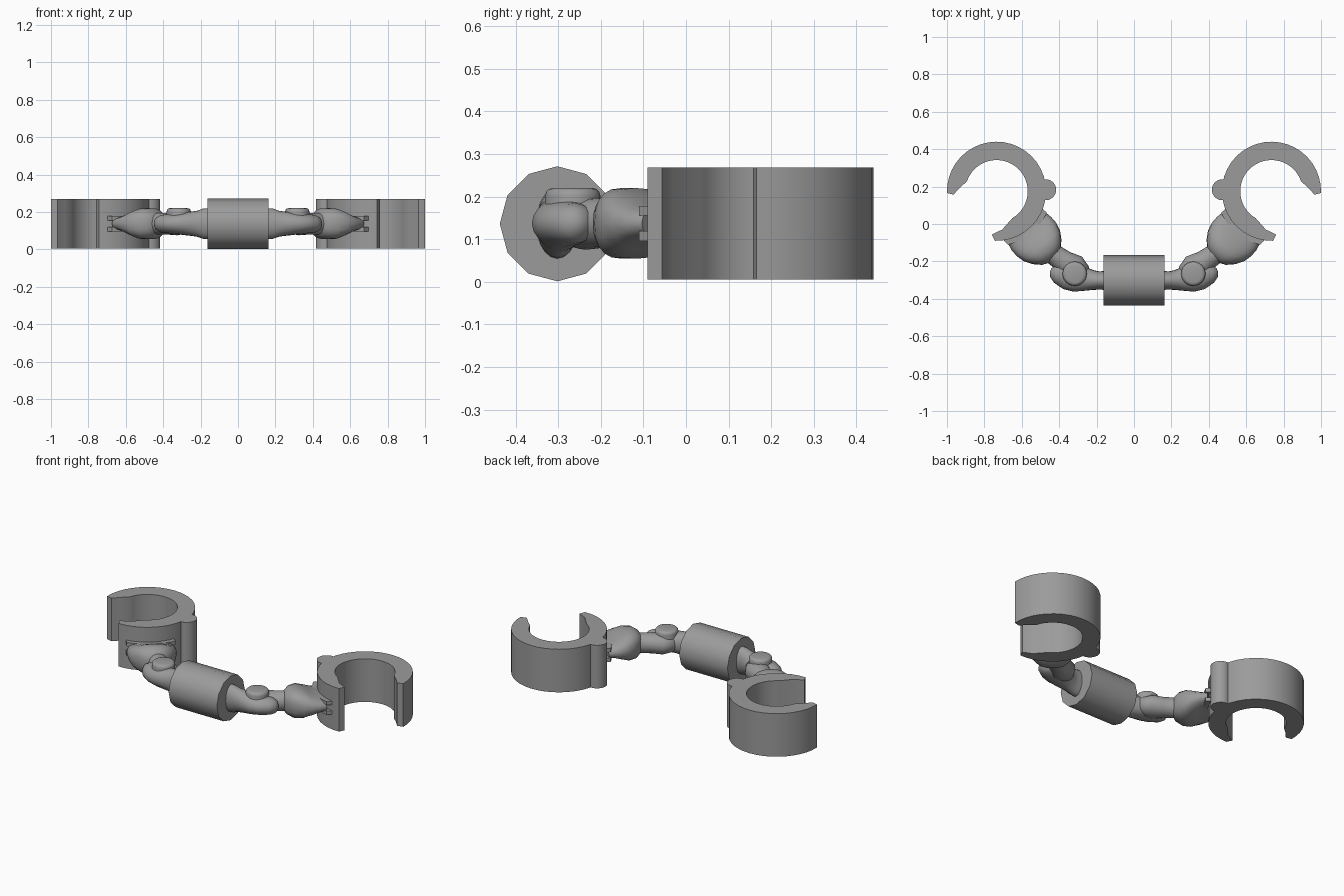
import bpy, bmesh
from math import sin, cos, pi, radians, copysign
from mathutils import Vector

if "Cube" in bpy.data.objects:
    bpy.data.objects.remove(bpy.data.objects["Cube"])

steel = bpy.data.materials.new("grey steel")
steel.use_nodes = True
GREY = (0.33, 0.33, 0.33, 1)
steel.diffuse_color = GREY
steel.node_tree.nodes["Principled BSDF"].inputs["Base Color"].default_value = GREY

MID = 0.137          # height of the chain's centre line
CENTRE = Vector((0.735, 0.175))


def finish(name, bm, angle=40):
    bmesh.ops.recalc_face_normals(bm, faces=bm.faces)
    mesh = bpy.data.meshes.new(name)
    bm.to_mesh(mesh)
    bm.free()
    mesh.materials.append(steel)
    ob = bpy.data.objects.new(name, mesh)
    bpy.context.collection.objects.link(ob)
    bpy.ops.object.select_all(action='DESELECT')
    ob.select_set(True)
    bpy.context.view_layer.objects.active = ob
    bpy.ops.object.shade_smooth_by_angle(angle=radians(angle))
    return ob


def arc(centre, r, start, end, n):
    """Points on an arc, angles in degrees."""
    angles = [radians(start + (end - start) * i / n) for i in range(n + 1)]
    return [(centre[0] + r * cos(a), centre[1] + r * sin(a)) for a in angles]


def prism(name, outline, z0, z1, side, bevel=0):
    bm = bmesh.new()
    face = bm.faces.new([bm.verts.new((side * x, y, z0)) for x, y in outline])
    ext = bmesh.ops.extrude_face_region(bm, geom=[face])
    top = [v for v in ext["geom"] if isinstance(v, bmesh.types.BMVert)]
    bmesh.ops.translate(bm, verts=top, vec=(0, 0, z1 - z0))
    if bevel:
        rim = [e for e in bm.edges if all(v in top for v in e.verts)]
        bmesh.ops.bevel(bm, geom=rim, offset=bevel, segments=3, profile=0.5, affect='EDGES')
    return finish(name, bm)


def loft(name, stations, side, power=1.0, n=20):
    """Rounded rings (x, y, half width, half height) joined along a level path."""
    bm = bmesh.new()
    rings = []
    for i, (x, y, w, h) in enumerate(stations):
        before, after = stations[max(i - 1, 0)], stations[min(i + 1, len(stations) - 1)]
        d = Vector((after[0] - before[0], after[1] - before[1])).normalized()
        ring = []
        for k in range(n):
            a = 2 * pi * k / n
            u = w * copysign(abs(cos(a)) ** power, cos(a))
            v = h * copysign(abs(sin(a)) ** power, sin(a))
            ring.append(bm.verts.new((side * (x - d.y * u), y + d.x * u, MID + v)))
        rings.append(ring)
    for r0, r1 in zip(rings, rings[1:]):
        for k in range(n):
            j = (k + 1) % n
            bm.faces.new((r0[k], r0[j], r1[j], r1[k]))
    bm.faces.new(rings[0])
    bm.faces.new(rings[-1])
    return finish(name, bm, 50)


# Central barrel: twelve sided, lying along x
bm = bmesh.new()
bmesh.ops.create_cone(bm, cap_ends=True, segments=12, radius1=0.135, radius2=0.135, depth=0.326)
for v in bm.verts:
    v.co = Vector((v.co.z, v.co.x - 0.302, v.co.y + 0.136))
finish("barrel", bm)

for side, label in ((1, "left"), (-1, "right")):
    # Open cuff: hooked upper arm running round to the short lower jaw
    cuff = (arc(CENTRE, 0.265, -2, 272, 30) + [(0.76, -0.056), (0.705, -0.03)]
            + arc(CENTRE, 0.167, 240, 18, 24) + [(0.925, 0.2), (0.965, 0.157)])
    prism(label + "_cuff", cuff, 0.005, 0.268, side)

    # Hinge knuckle on the side of the cuff
    prism(label + "_hinge", arc((0.472, 0.183), 0.056, 0, 345, 23), 0.005, 0.268, side)

    # Neck and clevis leaving the barrel
    loft(label + "_clevis", [
        (0.15, -0.302, 0.05, 0.084), (0.19, -0.302, 0.049, 0.08), (0.22, -0.3, 0.053, 0.069),
        (0.26, -0.295, 0.063, 0.064), (0.31, -0.287, 0.076, 0.058), (0.36, -0.277, 0.073, 0.053),
        (0.41, -0.262, 0.055, 0.047), (0.435, -0.252, 0.034, 0.034), (0.446, -0.247, 0.01, 0.01)], side)

    # Elbow link from the pin to the mount
    loft(label + "_link", [
        (0.265, -0.29, 0.02, 0.02), (0.28, -0.275, 0.06, 0.05), (0.325, -0.235, 0.077, 0.062),
        (0.375, -0.2, 0.06, 0.058), (0.425, -0.165, 0.056, 0.058), (0.5, -0.1, 0.06, 0.06)], side)

    # Pin head on top of the elbow
    prism(label + "_pin", arc((0.317, -0.266), 0.065, 0, 345, 23), MID, 0.22, side, 0.018)

    # Swelling mount that flattens towards the cuff
    loft(label + "_mount", [
        (0.432, -0.187, 0.03, 0.03), (0.442, -0.176, 0.065, 0.062), (0.464, -0.15, 0.1, 0.083),
        (0.492, -0.117, 0.127, 0.083), (0.522, -0.082, 0.138, 0.064), (0.548, -0.052, 0.138, 0.047),
        (0.575, -0.02, 0.13, 0.04)], side, 0.8)

    # Two flanges with a slot between them where the mount meets the cuff
    flange = arc(CENTRE, 0.262, 201, 262, 10) + arc(CENTRE, 0.292, 258, 203, 10)
    for name, z0, z1 in (("upper", 0.155, 0.178), ("lower", 0.096, 0.119)):
        prism(f"{label}_{name}_flange", flange, z0, z1, side)
